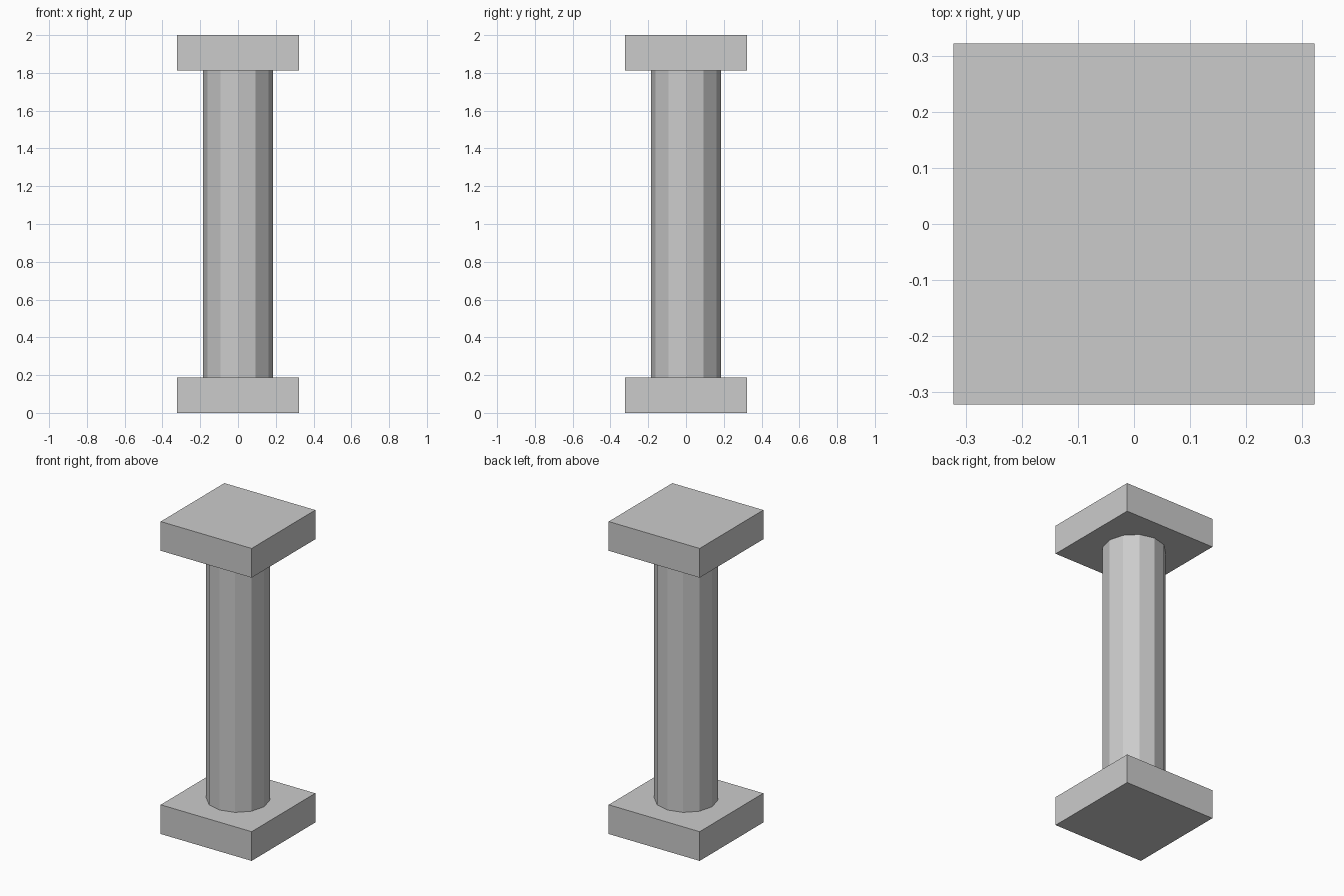
import bpy

if "Cube" in bpy.data.objects:
    bpy.data.objects.remove(bpy.data.objects["Cube"])

HALF = 0.322      # half width of the square slabs
SLAB = 0.187      # slab thickness
HEIGHT = 2.0
RADIUS = 0.185    # shaft corner radius


def slab(name, z_bottom):
    bpy.ops.mesh.primitive_cube_add(size=1, location=(0, 0, z_bottom + SLAB / 2))
    obj = bpy.context.object
    obj.name = name
    obj.scale = (2 * HALF, 2 * HALF, SLAB)
    bpy.ops.object.transform_apply(location=False, rotation=False, scale=True)


# Square base and matching capital
slab("base", 0)
slab("capital", HEIGHT - SLAB)

# Twelve-sided flat-shaded shaft, its ends covered by the slabs
bpy.ops.mesh.primitive_cylinder_add(
    vertices=12, radius=RADIUS, depth=HEIGHT - 2 * SLAB,
    end_fill_type='NOTHING', location=(0, 0, HEIGHT / 2))
bpy.context.object.name = "shaft"
